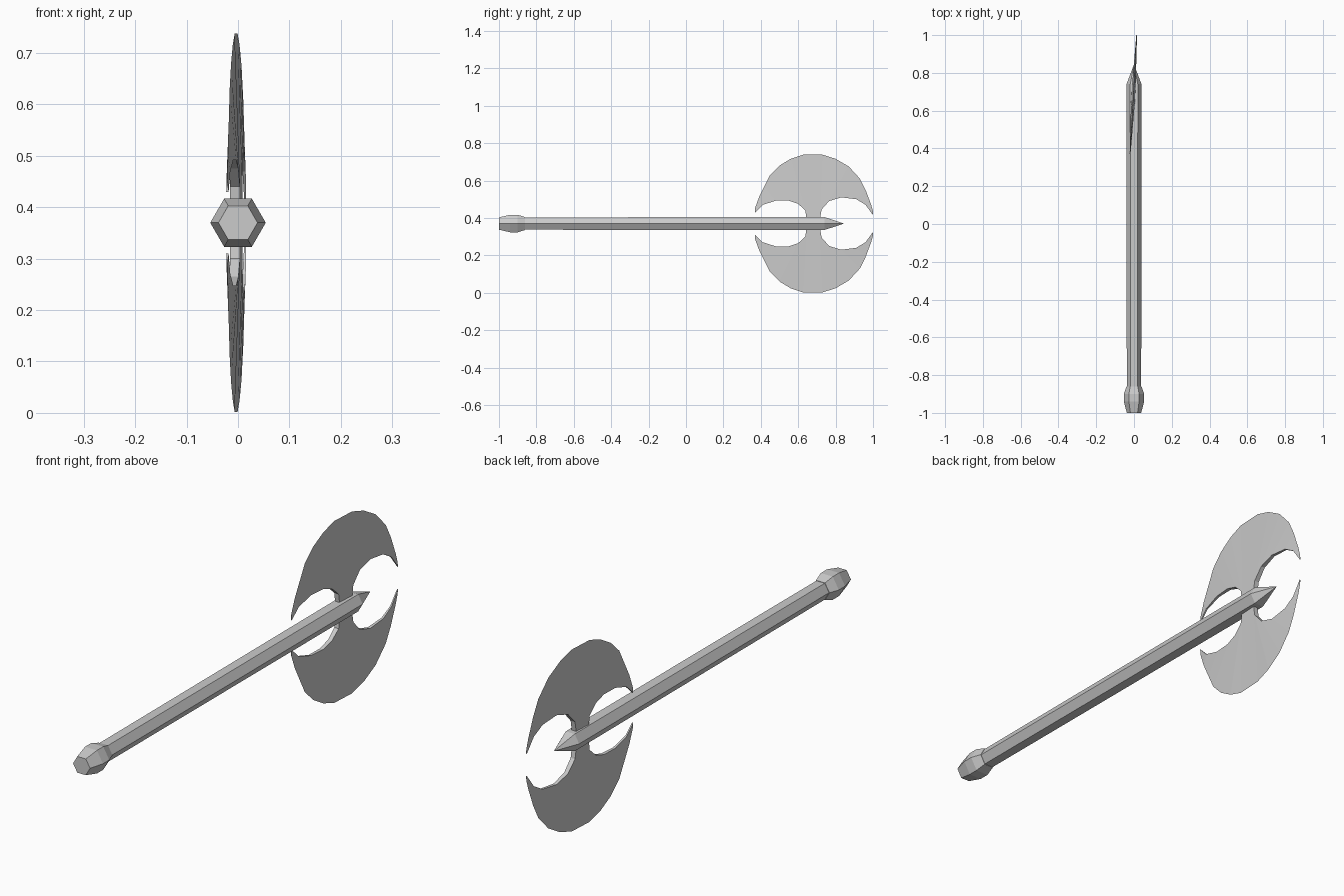
import bpy, bmesh, math

if "Cube" in bpy.data.objects:
    bpy.data.objects.remove(bpy.data.objects["Cube"])

CZ = 0.37  # height of the shaft axis

steel = bpy.data.materials.new("grey_steel")
steel.diffuse_color = (0.6, 0.6, 0.6, 1)
steel.use_nodes = True
steel.node_tree.nodes["Principled BSDF"].inputs["Base Color"].default_value = steel.diffuse_color


def finish(bm, name):
    bmesh.ops.recalc_face_normals(bm, faces=bm.faces)
    me = bpy.data.meshes.new(name)
    bm.to_mesh(me)
    bm.free()
    me.materials.append(steel)
    ob = bpy.data.objects.new(name, me)
    bpy.context.collection.objects.link(ob)
    return ob


def hex_rod(name, stations):
    """Six-sided rod along y from (y, radius) stations; radius 0 makes a point."""
    bm = bmesh.new()
    rings = []
    for y, r in stations:
        if r == 0:
            rings.append([bm.verts.new((0, y, CZ))] * 6)
        else:
            rings.append([bm.verts.new((r * math.cos(k * math.pi / 3), y,
                                        CZ + r * math.sin(k * math.pi / 3))) for k in range(6)])
    for a, b in zip(rings, rings[1:]):
        for k in range(6):
            j = (k + 1) % 6
            quad = [a[k], a[j], b[j], b[k]]
            bm.faces.new(list(dict.fromkeys(quad)))
    bm.faces.new(rings[0])
    if stations[-1][1] > 0:
        bm.faces.new(rings[-1])
    return finish(bm, name)


# Crescent outline (y, z): sharp outer edge and thick inner edge, paired
outer = [(.37, .455), (.39, .51), (.42, .57), (.45, .63), (.50, .68), (.56, .716), (.625, .738),
         (.73, .738), (.80, .716), (.87, .675), (.93, .61), (.96, .55), (.99, .47), (1, .435)]
inner = [(.37, .43), (.41, .47), (.48, .492), (.55, .492), (.60, .475), (.638, .44), (.645, .385),
         (.715, .385), (.725, .445), (.765, .49), (.83, .51), (.91, .50), (.96, .47), (1, .415)]


def blade(name, sign):
    bm = bmesh.new()

    def vert(p, t):
        lean = (p[0] - 0.69) * 0.055 - 0.003  # blade is slightly turned
        return bm.verts.new((lean + t, p[0], CZ + sign * (p[1] - CZ)))

    cols = []
    for o, i in zip(outer, inner):
        t = 0.002 + 0.009 * max(0, 1 - abs(i[0] - 0.68) / 0.32)
        cols.append((vert(i, -t), vert(o, 0), vert(i, t)))
    for a, b in zip(cols, cols[1:]):
        for k in range(3):
            j = (k + 1) % 3
            bm.faces.new((a[k], a[j], b[j], b[k]))
    bm.faces.new(cols[0])
    bm.faces.new(cols[-1])
    return finish(bm, name)


# Shaft with spike tip, and pommel
hex_rod("shaft", [(-0.99, 0.038), (0.74, 0.04), (0.845, 0)])
hex_rod("pommel", [(-1.0, 0.038), (-0.94, 0.054), (-0.90, 0.054), (-0.86, 0.04)])

# Two mirrored crescent blades
blade("upper_blade", 1)
blade("lower_blade", -1)
